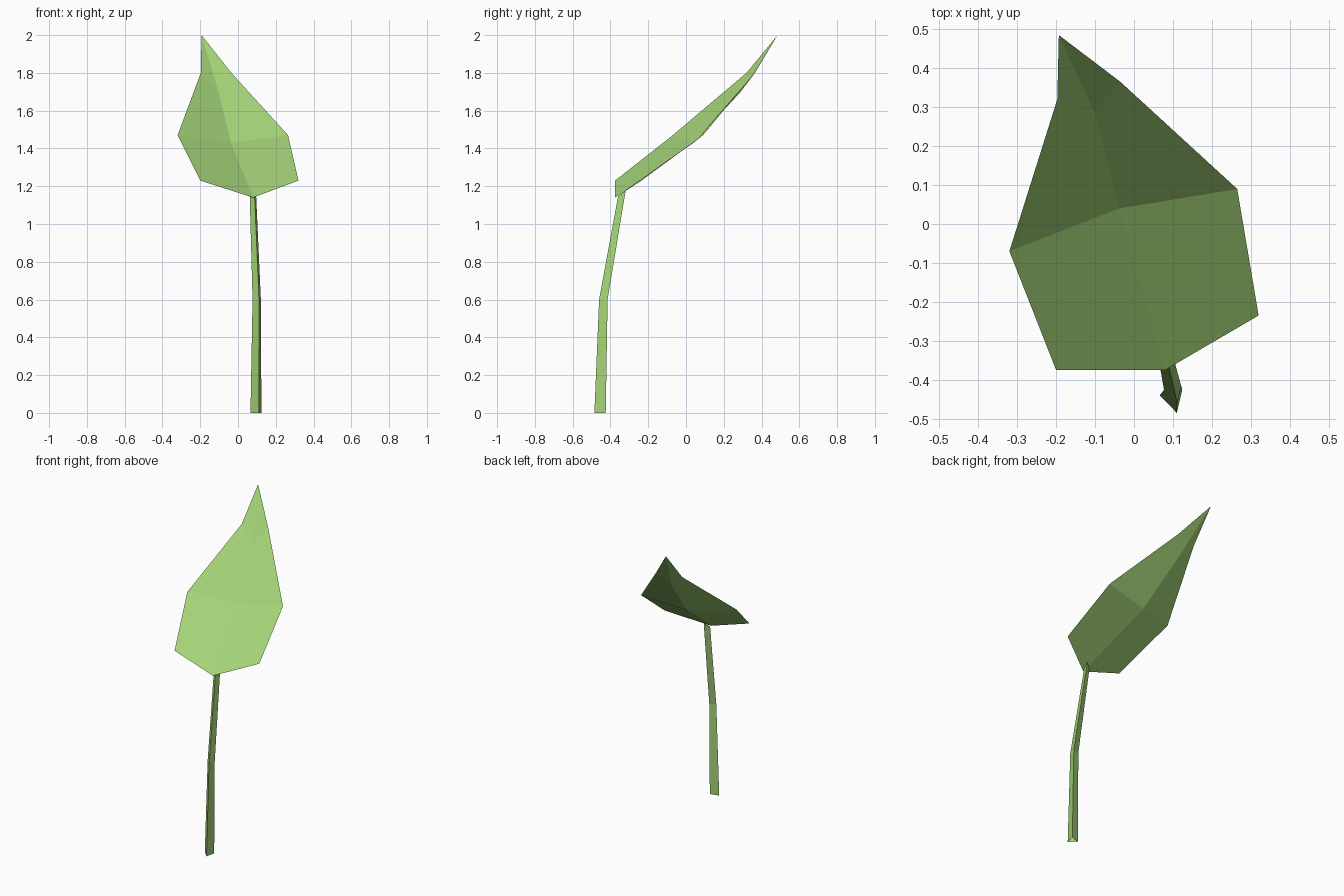
import bpy

if "Cube" in bpy.data.objects:
    bpy.data.objects.remove(bpy.data.objects["Cube"])

# One leaf-green colour for the whole plant
green = bpy.data.materials.new("leaf green")
green.diffuse_color = (0.37, 0.65, 0.185, 1)
green.use_nodes = True
green.node_tree.nodes["Principled BSDF"].inputs["Base Color"].default_value = green.diffuse_color


def loft(name, rows, closed, tip=None):
    """Skin consecutive rows of three points; optionally close to a tip."""
    n = len(rows[0])
    verts = [p for row in rows for p in row]
    steps = n if closed else n - 1
    faces = []
    for r in range(len(rows) - 1):
        for i in range(steps):
            j = (i + 1) % n
            faces.append((r * n + i, r * n + j, (r + 1) * n + j, (r + 1) * n + i))
    if tip:
        verts.append(tip)
        last = (len(rows) - 1) * n
        faces += [(last + i, last + i + 1, len(verts) - 1) for i in range(steps)]
    mesh = bpy.data.meshes.new(name)
    mesh.from_pydata(verts, [], faces)
    mesh.materials.append(green)
    obj = bpy.data.objects.new(name, mesh)
    bpy.context.collection.objects.link(obj)
    return obj


# Leaf blade: left edge, midrib, right edge for each row, ending in a point
loft("leaf_blade", [
    [(-0.20, -0.375, 1.23), (0.08, -0.375, 1.14), (0.32, -0.235, 1.23)],
    [(-0.32, -0.07, 1.47), (-0.037, 0.04, 1.43), (0.265, 0.09, 1.47)],
    [(-0.197, 0.32, 1.80), (-0.103, 0.29, 1.70), (-0.035, 0.365, 1.80)],
], closed=False, tip=(-0.193, 0.485, 2.0))

# Stem: open three-sided tube that bends towards the leaf base
loft("stem", [
    [(0.066, -0.44, 0), (0.11, -0.485, 0), (0.124, -0.425, 0)],
    [(0.077, -0.426, 0.60), (0.111, -0.46, 0.60), (0.121, -0.415, 0.60)],
    [(0.062, -0.34, 1.15), (0.088, -0.36, 1.145), (0.095, -0.32, 1.175)],
], closed=True)
